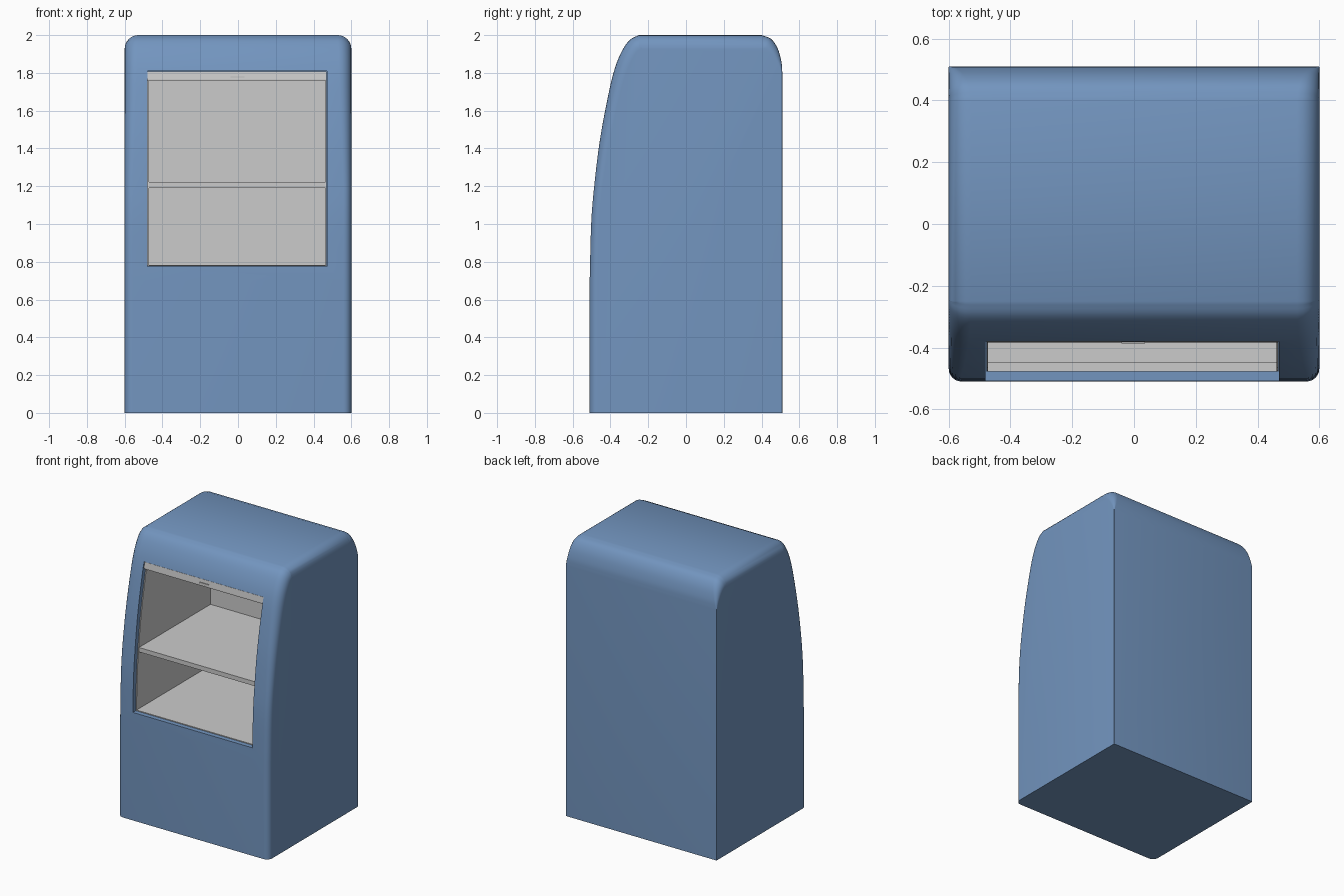
import bpy, bmesh, math
from mathutils import Vector

if "Cube" in bpy.data.objects:
    bpy.data.objects.remove(bpy.data.objects["Cube"])

blue = bpy.data.materials.new("blue_paint")
blue.diffuse_color = (0.17, 0.30, 0.52, 1)
blue.use_nodes = True
blue.node_tree.nodes["Principled BSDF"].inputs["Base Color"].default_value = blue.diffuse_color


def new_object(name, bm, mat=None):
    bmesh.ops.recalc_face_normals(bm, faces=bm.faces)
    me = bpy.data.meshes.new(name)
    bm.to_mesh(me)
    bm.free()
    ob = bpy.data.objects.new(name, me)
    bpy.context.collection.objects.link(ob)
    if mat:
        me.materials.append(mat)
    return ob


def extrude_x(name, pts, x0, x1):
    """Closed (y, z) outline extruded along x."""
    bm = bmesh.new()
    a = [bm.verts.new((x0, y, z)) for y, z in pts]
    b = [bm.verts.new((x1, y, z)) for y, z in pts]
    bm.faces.new(a)
    bm.faces.new(b)
    n = len(pts)
    for i in range(n):
        j = (i + 1) % n
        bm.faces.new((a[i], a[j], b[j], b[i]))
    return new_object(name, bm)


def box(name, x0, x1, y0, y1, z0, z1):
    return extrude_x(name, [(y0, z0), (y1, z0), (y1, z1), (y0, z1)], x0, x1)


def smooth_curve(pts, n=4):
    """Catmull-Rom through the control points."""
    p = [Vector(q) for q in pts]
    p = [p[0] * 2 - p[1]] + p + [p[-1] * 2 - p[-2]]
    out = []
    for i in range(1, len(p) - 2):
        a, b, c, d = p[i - 1:i + 3]
        for k in range(n):
            t = k / n
            out.append(0.5 * (2 * b + (c - a) * t + (2 * a - 5 * b + 4 * c - d) * t * t
                              + (3 * b - a - 3 * c + d) * t ** 3))
    return out + [p[-2]]


# side profile (y, z)
front = smooth_curve([(-.51, .7), (-.502, 1.0), (-.486, 1.2), (-.455, 1.45), (-.41, 1.69),
                      (-.375, 1.83), (-.337, 1.92), (-.297, 1.975), (-.25, 2.0)])
back = smooth_curve([(.40, 2.0), (.45, 1.98), (.485, 1.93), (.505, 1.86), (.51, 1.8)])
profile = [Vector((-.51, 0))] + front + back + [Vector((.51, 0))]


def front_y(z):
    for a, b in zip(profile, profile[1:]):
        if a.y <= z <= b.y:
            return a.x + (b.x - a.x) * (z - a.y) / (b.y - a.y)


# body shell: profile lofted across x, with rounded side edges (sharp at the back)
bm = bmesh.new()
STEPS = 6
angles = [math.pi / 2 * k / STEPS for k in range(STEPS + 1)]
rings = [(-1, a) for a in angles] + [(1, a) for a in reversed(angles)]
grid = []
for side, a in rings:
    row = []
    for i, p in enumerate(profile):
        d = (profile[min(i + 1, len(profile) - 1)] - profile[max(i - 1, 0)]).normalized()
        if i in (0, len(profile) - 1):
            d = Vector((0, 1 if i == 0 else -1))
        nrm = Vector((-d.y, d.x))
        r = 0.042 + 0.03 * max(0, min(1, (p.y - 1.2) / 0.8))
        if p.x > 0:
            r = 0.003 + 0.069 * max(0, min(1, (p.y - 1.8) / 0.2))
        q = p - nrm * r * (1 - math.sin(a))
        row.append(bm.verts.new((side * (0.6 - r * (1 - math.cos(a))), q.x, q.y)))
    grid.append(row)
for r0, r1 in zip(grid, grid[1:]):
    for i in range(len(profile) - 1):
        bm.faces.new((r0[i], r0[i + 1], r1[i + 1], r1[i]))
bm.faces.new(grid[0])
bm.faces.new(grid[-1])
bm.faces.new([r[0] for r in grid] + [r[-1] for r in reversed(grid)])
body = new_object("body", bm, blue)

# display opening cut into the front
X0, X1, Z0, Z1, BACK = -.48, .47, .775, 1.81, .37
cutter = box("opening_cutter", X0, X1, -.8, BACK, Z0, Z1)
cutter.hide_render = True
mod = body.modifiers.new("opening", 'BOOLEAN')
mod.object = cutter
mod.operation = 'DIFFERENCE'
mod.solver = 'EXACT'
bpy.context.view_layer.objects.active = body
body.select_set(True)
bpy.ops.object.modifier_apply(modifier="opening")
bpy.data.objects.remove(cutter)
bpy.ops.object.shade_smooth_by_angle(angle=math.radians(35))

# liner panels: sides follow the front curve, set back from the body face
g = 0.002
T = 0.008
zs = [Z0 + g + (Z1 - Z0 - 2 * g) * k / 12 for k in range(13)]
side_outline = [(front_y(z) + 0.03, z) for z in zs] + [(BACK - g, Z1 - g), (BACK - g, Z0 + g)]
extrude_x("liner_left", side_outline, X0 + g, X0 + T)
extrude_x("liner_right", side_outline, X1 - T, X1 - g)
box("liner_floor", X0 + g, X1 - g, -.478, BACK - g, Z0 + g, Z0 + T)
box("liner_ceiling", X0 + g, X1 - g, -.345, BACK - g, Z1 - T, Z1 - g)
box("liner_back", X0 + g, X1 - g, BACK - T, BACK - g, Z0 + g, Z1 - g)

# shelf
box("shelf", X0 + g, X1 - g, -.45, BACK - T, 1.19, 1.222)

# header with night blind bar and pull handle
extrude_x("header", [(-.379, Z1 - g), (-.384, 1.768), (-.34, 1.768), (-.34, Z1 - g)], X0 + g, X1 - g)
box("blind_bar", X0 + g, X1 - g, -.378, -.355, 1.757, 1.767)
box("blind_handle", -.04, .035, -.387, -.38, 1.773, 1.784)
